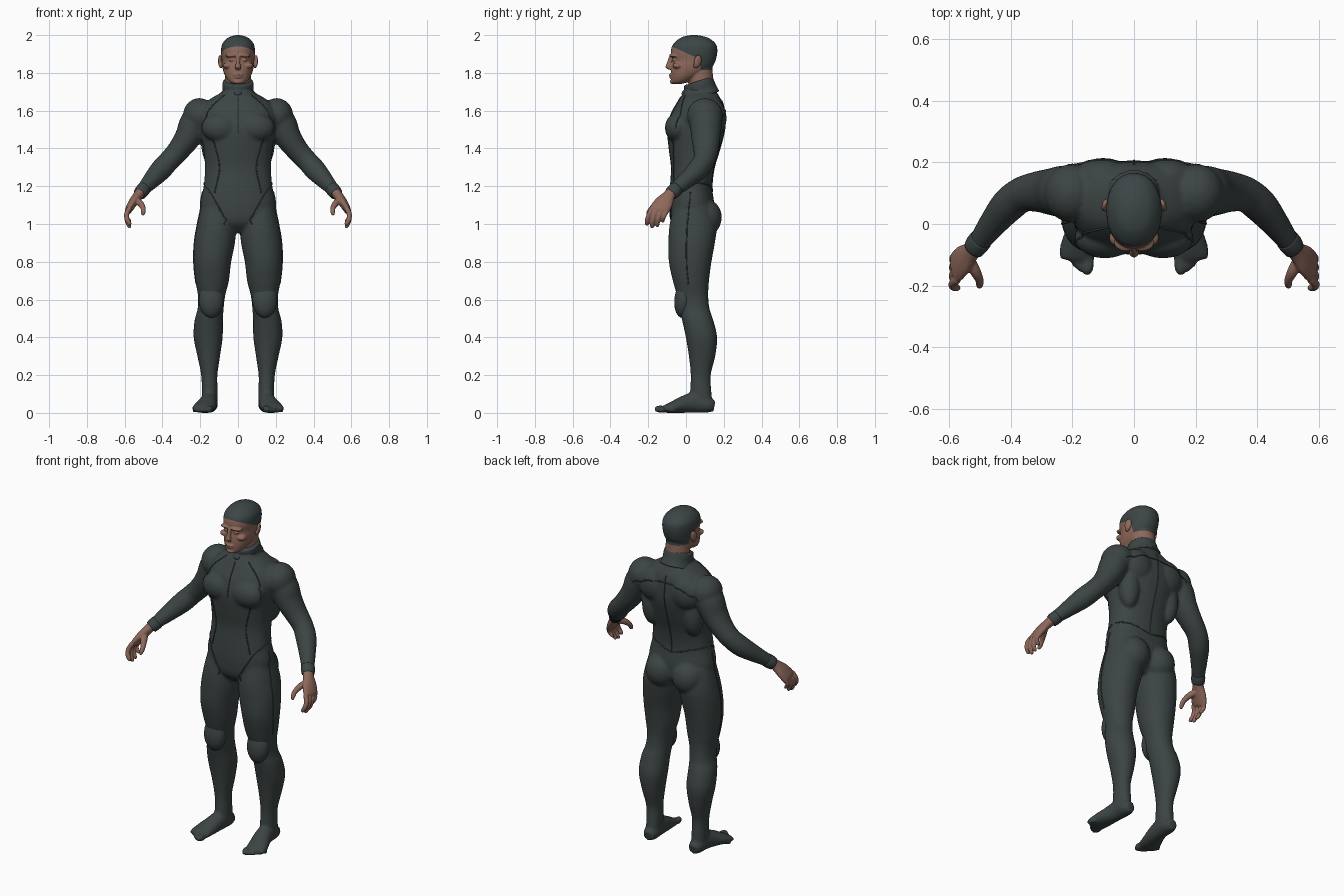
import bpy, bmesh, math
from mathutils import Vector, Matrix
from mathutils.bvhtree import BVHTree

if "Cube" in bpy.data.objects:
    bpy.data.objects.remove(bpy.data.objects["Cube"])


def material(name, rgb):
    m = bpy.data.materials.new(name)
    m.use_nodes = True
    m.diffuse_color = (*rgb, 1)
    bsdf = m.node_tree.nodes["Principled BSDF"]
    bsdf.inputs["Base Color"].default_value = (*rgb, 1)
    bsdf.inputs["Roughness"].default_value = 0.7
    return m


SUIT = material("charcoal suit", (0.045, 0.058, 0.057))
SKIN = material("brown skin", (0.27, 0.14, 0.105))
HAIR = material("dark hair", (0.045, 0.060, 0.061))


def spline(stations, steps=4):
    """Catmull-Rom samples through stations of any size."""
    p = [Vector(s) for s in stations]
    p = [2 * p[0] - p[1]] + p + [2 * p[-1] - p[-2]]
    out = []
    for a, b, c, d in zip(p, p[1:], p[2:], p[3:]):
        for i in range(steps):
            t = i / steps
            out.append(0.5 * (2 * b + (c - a) * t + (2 * a - 5 * b + 4 * c - d) * t * t
                              + (3 * b - a - 3 * c + d) * t ** 3))
    return out + [p[-2]]


def loft(bm, stations, side=1, ref=(1, 0, 0), power=2.0, sides=28, level=False):
    """Closed tube through (x, y, z, radius along ref, other radius)."""
    pts = spline(stations)
    rings = []
    for i, s in enumerate(pts):
        t = pts[min(i + 1, len(pts) - 1)].to_3d() - pts[max(i - 1, 0)].to_3d()
        t = Vector((0, 0, 1)) if level else t.normalized()
        u = (Vector(ref) - t * t.dot(Vector(ref))).normalized()
        v = t.cross(u)
        ring = []
        for k in range(sides):
            a = math.tau * k / sides
            c, n = (math.copysign(abs(f) ** (2 / power), f) for f in (math.cos(a), math.sin(a)))
            q = s.to_3d() + u * c * s[3] + v * n * s[4]
            ring.append(bm.verts.new((q.x * side, q.y, q.z)))
        rings.append(ring)
    for r, w in zip(rings, rings[1:]):
        for k in range(sides):
            j = (k + 1) % sides
            bm.faces.new((r[k], r[j], w[j], w[k]))
    bm.faces.new(rings[0])
    bm.faces.new(rings[-1])


def ball(bm, centre, radii, side=1, turn=(0, 0, 0)):
    c = Vector((centre[0] * side, centre[1], centre[2]))
    rot = Matrix.Rotation(turn[0], 4, "X") @ Matrix.Rotation(turn[1] * side, 4, "Y") @ Matrix.Rotation(turn[2] * side, 4, "Z")
    bmesh.ops.create_icosphere(bm, subdivisions=3, radius=1,
                               matrix=Matrix.Translation(c) @ rot @ Matrix.Diagonal((*radii, 1)))


def finish(name, bm, mat, voxel=None, smooth=3):
    """Fuse the overlapping volumes into one smooth skin."""
    bmesh.ops.recalc_face_normals(bm, faces=bm.faces)
    me = bpy.data.meshes.new(name)
    bm.to_mesh(me)
    bm.free()
    ob = bpy.data.objects.new(name, me)
    bpy.context.collection.objects.link(ob)
    if voxel:
        mod = ob.modifiers.new("fuse", "REMESH")
        mod.mode, mod.voxel_size = "VOXEL", voxel
        mod = ob.modifiers.new("soften", "SMOOTH")
        mod.factor, mod.iterations = 0.5, smooth
        baked = bpy.data.meshes.new_from_object(ob.evaluated_get(bpy.context.evaluated_depsgraph_get()))
        ob.modifiers.clear()
        ob.data = baked
        baked.name = name
    ob.data.materials.clear()
    ob.data.materials.append(mat)
    ob.data.polygons.foreach_set("use_smooth", [True] * len(ob.data.polygons))
    return ob


# Suit: torso, then limbs on both sides
bm = bmesh.new()
torso = [(.955, -.03, .09, .07), (1.01, -.08, .14, .17), (1.1, -.09, .15, .2), (1.2, -.085, .138, .182),
         (1.3, -.08, .15, .175), (1.4, -.092, .18, .184), (1.5, -.1, .205, .2), (1.58, -.08, .205, .205),
         (1.635, -.05, .197, .18), (1.67, -.03, .18, .135), (1.7, -.012, .162, .085), (1.74, 0, .145, .07)]
loft(bm, [(0, (f + b) / 2, z, w, (b - f) / 2) for z, f, b, w in torso], power=2.25, level=True)
arm = [(.16, .10, 1.6, .085, .07), (.225, .105, 1.54, .085, .08), (.265, .105, 1.46, .077, .07),
       (.315, .105, 1.39, .066, .06), (.365, .095, 1.335, .058, .056), (.41, .06, 1.285, .056, .057),
       (.46, 0, 1.23, .045, .046), (.505, -.06, 1.18, .035, .034), (.522, -.082, 1.158, .033, .032)]
leg = [(.105, .035, 1.1, .09, .1), (.115, .037, .99, .105, .125), (.125, .03, .9, .109, .123),
       (.136, .022, .8, .1, .113), (.137, .026, .7, .089, .096), (.14, .035, .62, .072, .083),
       (.145, .045, .55, .069, .08), (.155, .062, .49, .075, .083), (.158, .082, .4, .077, .083),
       (.155, .085, .3, .06, .07), (.152, .078, .2, .043, .053), (.15, .078, .12, .042, .056),
       (.15, .08, .05, .042, .06)]
foot = [(.148, .15, .035, .028, .028), (.15, .115, .042, .042, .042), (.153, .05, .055, .045, .055),
        (.163, -.01, .045, .051, .046), (.177, -.06, .032, .058, .034), (.185, -.1, .023, .059, .024),
        (.187, -.118, .018, .053, .016)]
for s in (1, -1):
    loft(bm, arm, s, ref=(0, 1, 0))
    loft(bm, leg, s, level=True, power=2.1)
    loft(bm, foot, s)
    ball(bm, (.205, .1, 1.575), (.087, .095, .092), s)           # shoulder cap
    ball(bm, (.094, -.045, 1.51), (.1, .067, .078), s)           # chest
    ball(bm, (.1, .15, 1.56), (.1, .065, .1), s)                 # shoulder blade
    ball(bm, (.135, .12, 1.43), (.06, .06, .13), s)              # flank
    ball(bm, (.088, .1, 1.035), (.092, .09, .1), s)              # buttock
    for k in range(5):                                           # toes
        r = .021 - .0022 * k if k else .024
        ball(bm, (.148 + .021 * k, -.136 + .004 * k * k, r * .85), (r * .75, r * 1.45, r * .85), s, (0, 0, .2))
for v in bm.verts:
    v.co.z = max(v.co.z, 0)
body = finish("bodysuit", bm, SUIT, .0085, 4)

# Knee pads, cuffs and collar
for s, label in ((1, "left"), (-1, "right")):
    bm = bmesh.new()
    ball(bm, (.142, -.012, .6), (.066, .05, .098), s, (-.1, 0, 0))
    finish(label + "_knee_pad", bm, SUIT)
    bm = bmesh.new()
    loft(bm, [(.497, -.05, 1.188, .038, .037), (.51, -.066, 1.173, .039, .037), (.52, -.08, 1.16, .036, .034)],
         s, ref=(0, 1, 0))
    finish(label + "_cuff", bm, SUIT)
bm = bmesh.new()
loft(bm, [(0, .088, 1.675, .094, .094), (0, .079, 1.705, .083, .086), (0, .07, 1.735, .083, .083),
          (0, .063, 1.757, .08, .08)], sides=40)
ball(bm, (0, -.012, 1.69), (.022, .012, .016))
finish("collar", bm, SUIT, .006, 2)

# Raised seams laid on the suit
tree = BVHTree.FromObject(body, bpy.context.evaluated_depsgraph_get())


def seam(name, points, both=True):
    for s in ((1, -1) if both else (1,)):
        cu = bpy.data.curves.new(name, "CURVE")
        cu.dimensions, cu.bevel_depth, cu.bevel_resolution = "3D", .0035, 1
        path = [tree.find_nearest(Vector((p.x * s, p.y, p.z)))[0] for p in spline(points, 10)]
        sp = cu.splines.new("POLY")
        sp.points.add(len(path) - 1)
        for q, p in zip(sp.points, path):
            q.co = (*p, 1)
        cu.materials.append(SUIT)
        ob = bpy.data.objects.new(name + ("" if not both else "_left" if s > 0 else "_right"), cu)
        bpy.context.collection.objects.link(ob)


seam("front_zip", [(0, -.04, 1.68), (0, -.12, 1.58), (0, -.13, 1.48)], False)
seam("back_zip", [(0, .25, 1.68), (0, .25, 1.5), (0, .2, 1.3), (0, .2, 1.18)], False)
seam("hip_seam", [(.19, .03, 1.22), (.15, -.09, 1.15), (.06, -.12, 1.0)])
seam("leg_seam", [(.24, .02, 1.18), (.25, .0, 1.0), (.25, 0, .8), (.24, .01, .68)])
seam("trunk_seam", [(.15, -.1, 1.43), (.12, -.12, 1.3), (.15, -.12, 1.17)])
seam("yoke_seam", [(.08, -.02, 1.7), (.17, -.04, 1.6), (.21, -.06, 1.5)])
seam("back_yoke_seam", [(0, .25, 1.62), (.12, .25, 1.61), (.22, .22, 1.55)])
seam("back_waist_seam", [(0, .2, 1.18), (.1, .2, 1.2), (.19, .06, 1.22)])

# Head and neck
bm = bmesh.new()
skull = [(1.742, -.07, -.02, .028), (1.755, -.078, .02, .048), (1.78, -.08, .07, .066), (1.81, -.08, .12, .078),
         (1.84, -.076, .145, .084), (1.87, -.072, .158, .086), (1.91, -.08, .166, .09), (1.95, -.07, .16, .085),
         (1.98, -.038, .128, .062), (1.993, -.01, .095, .038), (2.0, .025, .06, .012)]
loft(bm, [(0, (f + b) / 2, z, w, (b - f) / 2) for z, f, b, w in skull], power=2.15, level=True, sides=40)
loft(bm, [(0, .085, 1.7, .068, .065), (0, .078, 1.76, .068, .066), (0, .07, 1.83, .068, .07)])
loft(bm, [(0, -.077, 1.89, .01, .012), (0, -.087, 1.855, .011, .014), (0, -.094, 1.83, .016, .015),
          (0, -.084, 1.818, .013, .01)], level=True, sides=16)     # nose
ball(bm, (0, -.077, 1.789), (.026, .015, .007))                    # upper lip
ball(bm, (0, -.076, 1.777), (.022, .014, .006))                    # lower lip
ball(bm, (0, -.068, 1.753), (.026, .018, .013))                    # chin
for s in (1, -1):
    ball(bm, (.035, -.068, 1.892), (.034, .02, .009), s, (0, .1, .35))   # brow
    ball(bm, (.055, -.045, 1.838), (.026, .026, .016), s)                # cheekbone
    ball(bm, (.035, -.062, 1.868), (.014, .014, .007), s)                # eyelid
head = finish("head", bm, SKIN, .0045, 2)

# Crisp hairline: cut along planes, then colour what lies above
head.data.materials.append(HAIR)
bm = bmesh.new()
bm.from_mesh(head.data)
slope, nape, behind = .45, 1.815, .078
for co, no in (((0, -.08, 1.942), (0, slope, 1)), ((0, 0, nape), (0, 0, 1)), ((0, behind, 0), (0, 1, 0))):
    bmesh.ops.bisect_plane(bm, geom=bm.verts[:] + bm.edges[:] + bm.faces[:], plane_co=co, plane_no=no)
for f in bm.faces:
    c = f.calc_center_median()
    f.material_index = int(c.z > 1.942 - slope * (c.y + .08) or (c.y > behind and c.z > nape))
bm.to_mesh(head.data)
bm.free()

# Ears and hands
for s, label in ((1, "left"), (-1, "right")):
    bm = bmesh.new()
    ball(bm, (.094, .062, 1.862), (.01, .021, .034), s, (-.2, 0, .35))
    ball(bm, (.09, .052, 1.84), (.009, .014, .016), s)
    finish(label + "_ear", bm, SKIN, .004, 1)

    bm = bmesh.new()
    loft(bm, [(.508, -.066, 1.178, .029, .028), (.53, -.09, 1.15, .033, .026), (.555, -.115, 1.115, .048, .024),
              (.576, -.138, 1.08, .052, .02), (.582, -.145, 1.065, .046, .014)], s, ref=(0, 1, 0))
    for k in range(4):                                             # fingers, index first
        y, drop = -.181 + .028 * k, (.004, -.01, -.004, .018)[k]
        r = .0135 - .0008 * k
        loft(bm, [(.574, y, 1.085, r, r), (.589, y - .012, 1.055, r, r), (.588, y - .022, 1.025 + drop * .5, r, r),
                  (.576, y - .026, 1.0 + drop, r * .9, r * .9), (.568, y - .026, .99 + drop, r * .5, r * .5)],
             s, ref=(0, 1, 0), sides=12)
    loft(bm, [(.54, -.11, 1.125, .02, .018), (.518, -.15, 1.11, .019, .018), (.503, -.18, 1.085, .014, .014),
              (.502, -.198, 1.06, .012, .012), (.505, -.205, 1.046, .006, .006)], s, ref=(0, 1, 0), sides=12)  # thumb
    finish(label + "_hand", bm, SKIN, .0045, 2)
